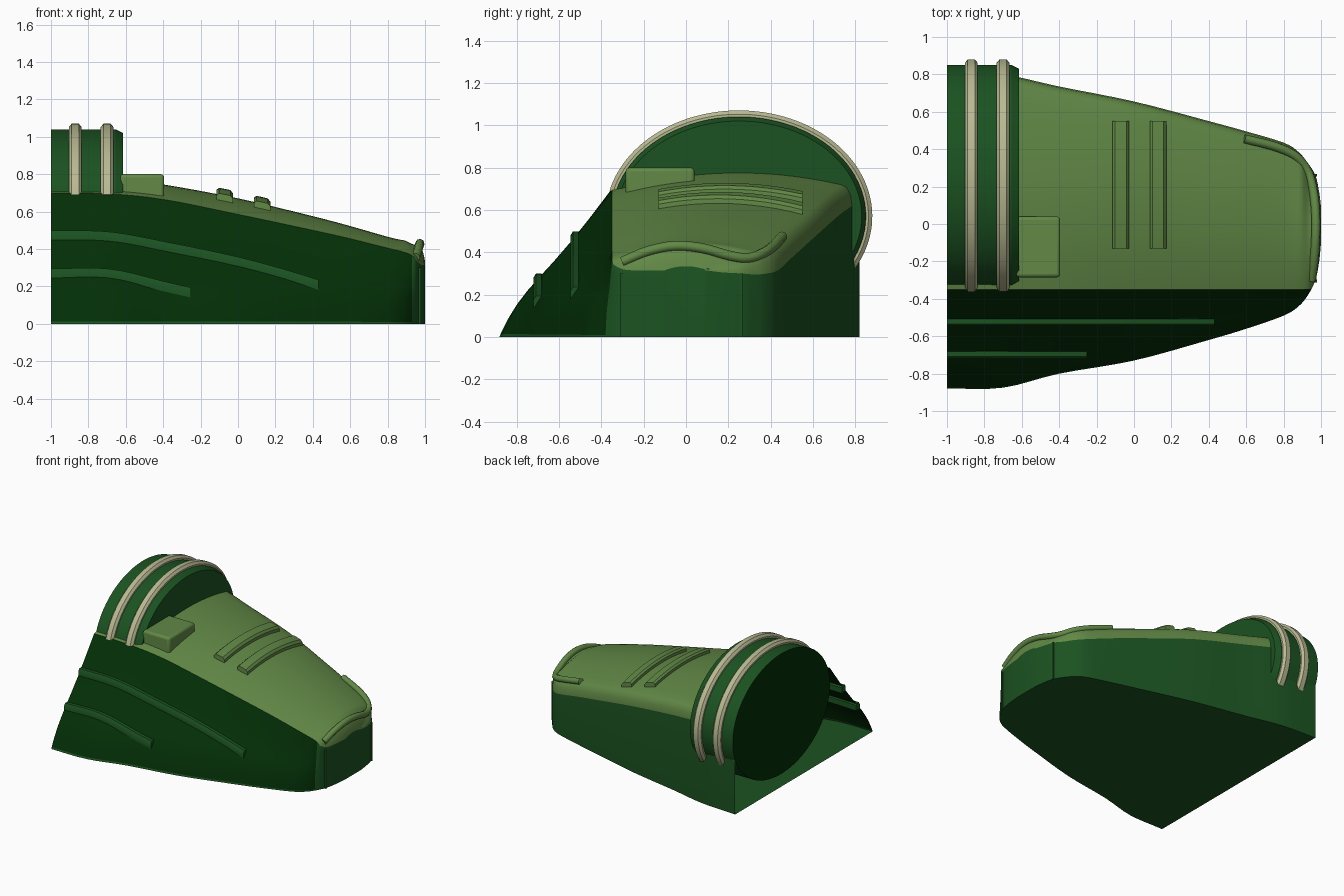
import bpy, bmesh, math
from mathutils import Vector

cube = bpy.data.objects.get("Cube")
if cube:
    bpy.data.objects.remove(cube, do_unlink=True)


def material(name, rgb):
    m = bpy.data.materials.new(name)
    m.use_nodes = True
    m.diffuse_color = (*rgb, 1)
    m.node_tree.nodes["Principled BSDF"].inputs["Base Color"].default_value = (*rgb, 1)
    return m


OLIVE = material("light olive", (.122, .25, .062))
GREEN = material("mid green", (.011, .085, .015))
DARK = material("dark green", (.001, .028, .002))
TAN = material("tan", (.48, .485, .29))


def finish(obj, angle=35):
    bpy.ops.object.select_all(action="DESELECT")
    obj.select_set(True)
    bpy.context.view_layer.objects.active = obj
    bpy.ops.object.shade_smooth_by_angle(angle=math.radians(angle))


def loft(name, rings, mats, rule=None, caps=(0, 0), angle=35):
    """Skin closed rings; rule(ring, segment) picks the material, caps the end ones."""
    bm = bmesh.new()
    rows = [[bm.verts.new(p) for p in ring] for ring in rings]
    n = len(rows[0])
    for i in range(len(rows) - 1):
        for j in range(n):
            k = (j + 1) % n
            f = bm.faces.new((rows[i][j], rows[i][k], rows[i + 1][k], rows[i + 1][j]))
            f.material_index = rule(i, j) if rule else 0
    for row, cap in zip((rows[0], rows[-1]), caps):
        if cap is not None:
            bm.faces.new(row).material_index = cap
    bmesh.ops.recalc_face_normals(bm, faces=bm.faces[:])
    mesh = bpy.data.meshes.new(name)
    bm.to_mesh(mesh)
    bm.free()
    for m in mats:
        mesh.materials.append(m)
    obj = bpy.data.objects.new(name, mesh)
    bpy.context.collection.objects.link(obj)
    finish(obj, angle)


def smooth_path(keys, steps):
    """Curve through key points of any dimension."""
    keys = [Vector(k) for k in keys]
    ends = [keys[0] * 2 - keys[1]] + keys + [keys[-1] * 2 - keys[-2]]
    out = []
    for a, b, c, d in zip(ends, ends[1:], ends[2:], ends[3:]):
        for s in range(steps):
            t = s / steps
            out.append(b + (c - a) * (t / 2) + (a * 2 - b * 5 + c * 4 - d) * (t * t / 2)
                       + (b * 3 - a - c * 3 + d) * (t ** 3 / 2))
    return out + [keys[-1]]


def tube(name, points, radius, mat):
    c = bpy.data.curves.new(name, "CURVE")
    c.dimensions = "3D"
    c.bevel_depth, c.bevel_resolution, c.use_fill_caps = radius, 2, True
    s = c.splines.new("POLY")
    s.points.add(len(points) - 1)
    for sp, p in zip(s.points, points):
        sp.co = (*p, 1)
    s.use_smooth = True
    c.materials.append(mat)
    bpy.context.collection.objects.link(bpy.data.objects.new(name, c))


def block(name, low, high, mat, bevel):
    low, high = Vector(low), Vector(high)
    bpy.ops.mesh.primitive_cube_add(size=1, location=(low + high) / 2)
    obj = bpy.context.object
    obj.name = name
    obj.scale = high - low
    bpy.ops.object.transform_apply(location=False, rotation=False, scale=True)
    obj.data.materials.append(mat)
    if bevel:
        b = obj.modifiers.new("bevel", "BEVEL")
        b.width, b.segments = bevel, 3
        finish(obj)


# Hull stations: x, front foot y, back wall y, front edge z, back edge z, crown
STATIONS = smooth_path([
    (-1, -.88, .82, .70, .66, .07),
    (-.7, -.875, .80, .695, .63, .07),
    (-.4, -.80, .735, .665, .585, .07),
    (0, -.73, .655, .585, .515, .07),
    (.4, -.62, .55, .5, .42, .065),
    (.6, -.56, .495, .455, .37, .06),
    (.8, -.49, .435, .405, .315, .055),
    (.88, -.44, .385, .385, .3, .055),
    (.93, -.38, .325, .365, .295, .06),
    (.97, -.3, .26, .32, .3, .09),
    (.99, -.2, .17, .315, .305, .06),
    (1, -.1, .09, .315, .315, .014),
], 4)
EDGE = -.35
NOSE = .925


def station(x):
    for a, b in zip(STATIONS, STATIONS[1:]):
        if x <= b[0]:
            return a.lerp(b, (x - a[0]) / (b[0] - a[0]))


def slope_z(x, y):
    s = station(x)
    f = min(1, (EDGE - y) / (EDGE - s[1]))
    return s[3] * (1 - f) * (1 + (.7 + .5 * (x + 1)) * f ** 4)


def deck_z(x, f):
    s = station(x)
    back = s[4] + .1 * min(1, (1.01 - x) / .11)
    return s[3] + (back - s[3]) * f + s[5] * 4 * f * (1 - f)


def deck_y(x):
    s = station(x)
    return max(EDGE, s[1]), s[2] - min(.05, s[2] * .2)


SLOPE, DECK = 10, 14


def section(x):
    _, foot, wall, top, back, _ = station(x)
    y0, y1 = deck_y(x)
    pts = []
    for i in range(SLOPE):
        f = 1 - (i / SLOPE) ** 2
        y = y0 + (foot - y0) * f
        pts.append((x, y, slope_z(x, y) if y0 > foot else top * i / SLOPE))
    for i in range(DECK + 1):
        f = i / DECK
        pts.append((x, y0 + (y1 - y0) * f, deck_z(x, f)))
    # rounded shoulder, then the vertical back wall
    z1 = deck_z(x, 1)
    for a in (30, 60, 90):
        r = math.radians(a)
        pts.append((x, y1 + (wall - y1) * math.sin(r), back + (z1 - back) * math.cos(r)))
    pts.append((x, wall, 0))
    return pts


def hull_colour(i, j):
    if j < SLOPE:
        return 1 if j == 0 or STATIONS[i][0] >= NOSE else 2
    return 0 if j < SLOPE + DECK + 3 else 1


loft("hull", [section(s[0]) for s in STATIONS], [OLIVE, GREEN, DARK], hull_colour,
     caps=(None, 1))


# Domed drum with its two raised bands
def rim(x, inset, degrees):
    r = math.radians(degrees)
    return x, .25 + (.63 - inset) * math.cos(r), .57 + (.5 - inset) * math.sin(r)


def ellipse(x, inset):
    return [rim(x, inset, d) for d in range(0, 360, 4)]


loft("drum", [ellipse(-1, .03), ellipse(-.655, .03), ellipse(-.615, .05)], [GREEN, DARK],
     caps=(1, 0), angle=20)
BAND = [(-.034, .04), (-.034, .018), (-.019, 0), (.019, 0), (.034, .018), (.034, .04)]
for label, x in (("rear", -.87), ("front", -.7)):
    loft(label + "_band", [[rim(x + dx, inset, d) for dx, inset in BAND]
                           for d in range(-32, 168, 3)], [TAN])

# Ribs running along the sloped side
RIB = [(-.026, -.035), (-.026, .0), (-.014, .019), (.012, .019), (.022, .008), (.022, -.035)]
for label, y, end in (("upper", -.52, .43), ("lower", -.695, -.25)):
    rings = []
    for i in range(31):
        x = -1 + (end + 1) * i / 30
        z = slope_z(x, y)
        rings.append([(x, y + dy, z + dz) for dy, dz in RIB])
    loft(label + "_side_rib", rings, [GREEN])

# Curved strips across the deck
STRIP = [(0, -.02), (0, .022), (.014, .036), (.074, .036), (.088, .022), (.088, -.02)]
for label, x0 in (("rear", -.115), ("front", .085)):
    rings = []
    for i in range(13):
        y = -.13 + .68 * i / 12
        ring = []
        for dx, dz in STRIP:
            a, b = deck_y(x0 + dx)
            ring.append((x0 + dx, y, deck_z(x0 + dx, (y - a) / (b - a)) + dz))
        rings.append(ring)
    loft(label + "_deck_strip", rings, [OLIVE])

# Deck box, nose trim and nose seams
block("deck_box", (-.63, -.285, .65), (-.395, .04, .8), OLIVE, .018)
tube("nose_trim", smooth_path([
    (.59, .455, .475), (.75, .415, .432), (.86, .365, .397), (.925, .29, .372),
    (.955, .2, .385), (.97, .08, .418), (.972, -.05, .43), (.965, -.18, .405),
    (.95, -.3, .355)], 4), .024, OLIVE)
for label, y in (("front", -.305), ("back", .26)):
    block(label + "_nose_seam", (.955, y - .007, 0), (.978, y + .007, .3), GREEN, 0)
